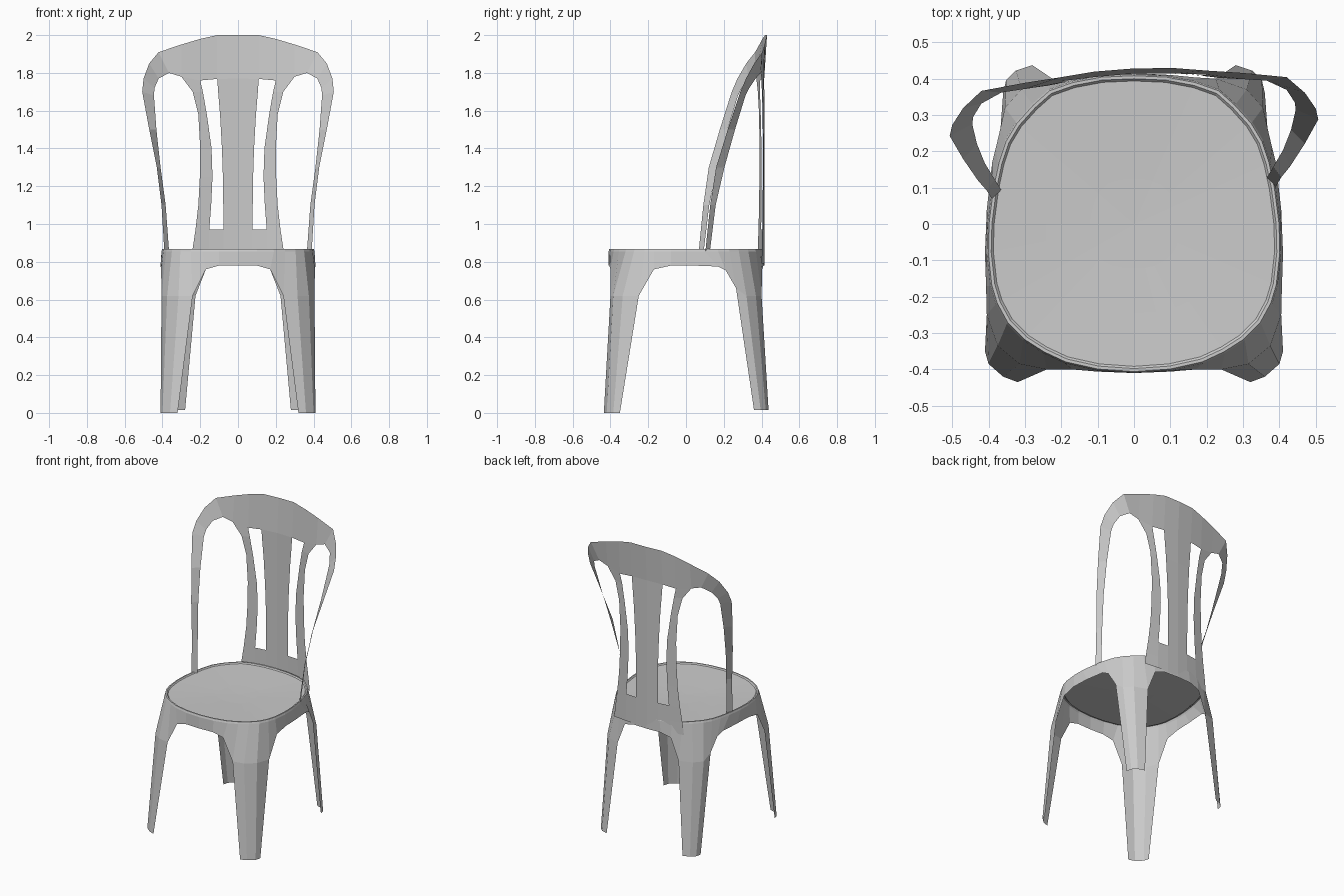
import bpy, bmesh


def build(name, grids, skew=0.0):
    """Make one object from half-side point grids, mirrored across x."""
    bm = bmesh.new()
    for side in (1, -1):
        for rows in grids:
            vs = [[bm.verts.new((side * x, y + skew * side * x, z)) for x, y, z in r] for r in rows]
            for a, b in zip(vs, vs[1:]):
                for i in range(len(a) - 1):
                    quad = [a[i], a[i + 1], b[i + 1], b[i]]
                    bm.faces.new(quad if side == 1 else quad[::-1])
    bmesh.ops.remove_doubles(bm, verts=bm.verts, dist=0.0005)
    bmesh.ops.dissolve_degenerate(bm, dist=0.0001, edges=bm.edges)
    bmesh.ops.recalc_face_normals(bm, faces=bm.faces)
    me = bpy.data.meshes.new(name)
    bm.to_mesh(me)
    bm.free()
    ob = bpy.data.objects.new(name, me)
    bpy.context.collection.objects.link(ob)
    return ob


# Seat outline (x, y) from front centre round to back centre
outline = [(0, -.41), (.1, -.403), (.19, -.383), (.25, -.355), (.305, -.32), (.35, -.275),
           (.38, -.22), (.395, -.17), (.405, -.08), (.403, 0), (.39, .1), (.375, .17),
           (.355, .23), (.325, .28), (.28, .33), (.235, .37), (.17, .393), (.09, .408), (0, .412)]

# Lower edge of the skirt; the two groups of four points are the tops of the legs
hem = [(0, -.41, .78), (.1, -.406, .78), (.17, -.40, .76), (.24, -.40, .62), (.315, -.385, .62),
       (.375, -.335, .62), (.405, -.25, .62), (.407, -.17, .76), (.41, -.08, .78), (.405, .04, .78),
       (.39, .17, .775), (.38, .21, .755), (.367, .265, .66), (.355, .32, .62), (.31, .37, .62),
       (.225, .40, .62), (.17, .403, .76), (.1, .41, .78), (0, .415, .78)]

# Seat: rolled rim and slightly dished top
seat_rings = [(1.0, .855), (.99, .868), (.97, .868), (.955, .861), (.6, .856), (.3, .852), (0, .85)]
build("seat", [[[(x * f, y * f, z) for x, y in outline] for f, z in seat_rings]])

# Skirt under the seat
build("skirt", [[[(x, y, .855) for x, y in outline], hem]])

# Thin shell legs
front_feet = [(.32, -.435, 0), (.36, -.42, 0), (.40, -.385, 0), (.41, -.35, 0)]
back_feet = [(.36, .36, .015), (.352, .395, .015), (.325, .422, .015), (.28, .437, .015)]
build("front_legs", [[hem[3:7], front_feet]])
build("back_legs", [[hem[12:16], back_feet]])

# Backrest: curved arm band running up from the seat side into the top rail
outer = [(.39, .085, .855), (.405, .11, 1.1), (.43, .14, 1.3), (.47, .20, 1.5), (.507, .265, 1.7),
         (.50, .295, 1.77), (.47, .34, 1.85), (.42, .385, 1.91), (.3, .402, 1.95),
         (.2, .413, 1.98), (.11, .424, 2.0), (0, .428, 2.0)]
inner = [(.365, .11, .855), (.383, .14, 1.1), (.41, .185, 1.3), (.432, .24, 1.5), (.445, .295, 1.68),
         (.442, .315, 1.72), (.42, .35, 1.77), (.365, .378, 1.80), (.30, .385, 1.78),
         (.20, .402, 1.76), (.11, .409, 1.768), (0, .414, 1.77)]


def panel(x, z):
    return (x, .414 - .4 * x * x, z)


# Backrest panel: height, panel edge, slot outer edge, slot inner edge
levels = [(.97, .225, .152, .078), (1.1, .21, .142, .078), (1.25, .202, .135, .08),
          (1.4, .20, .14, .085), (1.58, .21, .165, .095), (1.7, .24, .186, .105)]
rib = [[panel(e, z), panel(o, z)] for z, e, o, i in levels] + [inner[8:10]]
slat = [[panel(i, z), panel(0, z)] for z, e, o, i in levels] + [inner[10:12]]
foot = [[panel(x, .79) for x in (.25, .155, .078, 0)],
        [panel(x, .87) for x in (.24, .155, .078, 0)],
        [panel(x, .97) for x in (.225, .152, .078, 0)]]
build("backrest", [[outer, inner], rib, slat, foot], skew=.045)
